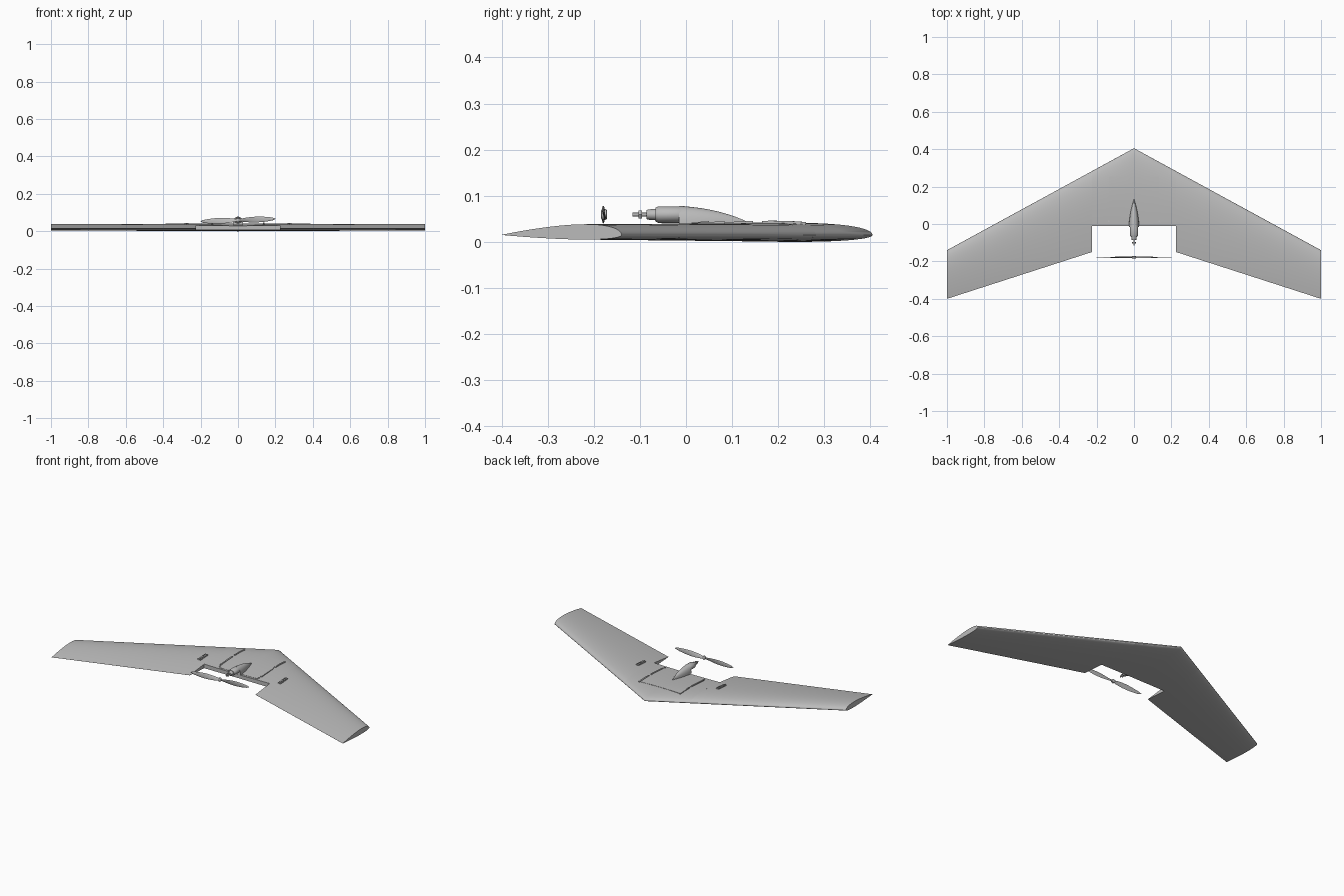
import bpy, bmesh, math
from mathutils import Matrix, Vector

old = bpy.data.objects.get("Cube")
if old:
    bpy.data.objects.remove(old, do_unlink=True)

grey = bpy.data.materials.new("foam grey")
grey.use_nodes = True
grey.diffuse_color = (0.5, 0.5, 0.5, 1)
grey.node_tree.nodes["Principled BSDF"].inputs["Base Color"].default_value = (0.5, 0.5, 0.5, 1)

BREAK, NOTCH_Y, MID_Z = 0.225, -0.01, 0.015
PROP_Y, AXIS_Z = -0.178, 0.059


def finish(bm, name, angle=35):
    bmesh.ops.recalc_face_normals(bm, faces=bm.faces)
    mesh = bpy.data.meshes.new(name)
    bm.to_mesh(mesh)
    bm.free()
    mesh.materials.append(grey)
    ob = bpy.data.objects.new(name, mesh)
    bpy.context.collection.objects.link(ob)
    bpy.ops.object.select_all(action='DESELECT')
    ob.select_set(True)
    bpy.context.view_layer.objects.active = ob
    bpy.ops.object.shade_smooth_by_angle(angle=math.radians(angle))
    return ob


def loft(rings, name, angle=35):
    """Skin a row of equal closed rings and cap both ends."""
    bm = bmesh.new()
    rows = [[bm.verts.new(p) for p in ring] for ring in rings]
    n = len(rows[0])
    for a, b in zip(rows, rows[1:]):
        for i in range(n):
            j = (i + 1) % n
            bm.faces.new((a[i], a[j], b[j], b[i]))
    bm.faces.new(rows[0])
    bm.faces.new(rows[-1])
    return finish(bm, name, angle)


def box(name, x, y, z, sx, sy, sz):
    bm = bmesh.new()
    bmesh.ops.create_cube(bm, size=1, matrix=Matrix.Translation((x, y, z)) @ Matrix.Diagonal((sx, sy, sz, 1)))
    return finish(bm, name)


def turned(name, profile, squash=1, segments=24):
    """Round part along y; profile is (y, radius)."""
    rings = []
    for y, r in profile:
        angles = [math.tau * i / segments for i in range(segments)]
        rings.append([(r * squash * math.cos(a), y, AXIS_Z + r * math.sin(a)) for a in angles])
    return loft(rings, name)


# Wing shape rules
def lead(x):
    return 0.405 - 0.545 * abs(x)


def trail(x):
    return -0.15 - max(0, abs(x) - BREAK) * 0.25 / 0.775


def foil(f):
    f = min(max(f, 0), 1)
    return 10 * (0.2969 * math.sqrt(f) - 0.126 * f - 0.3516 * f**2 + 0.2843 * f**3 - 0.1036 * f**4)


def surface(x, y, top=True):
    f = (lead(x) - y) / (lead(x) - trail(x))
    a = abs(x)
    return MID_Z + foil(f) * (0.026 - 0.003 * a if top else -0.015 + 0.005 * a)


def section(x, end, count=20):
    ys = [lead(x) + (end - lead(x)) * (i / count) ** 2 for i in range(count + 1)]
    upper = [(x, y, surface(x, y)) for y in ys]
    lower = [(x, y, surface(x, y, False) - 0.0003) for y in reversed(ys[1:])]
    return upper + lower


# Centre body, cut off square ahead of the propeller
loft([section(x, NOTCH_Y) for x in (-BREAK, -0.11, 0, 0.11, BREAK)], "centre_body")

# Outer wings
for side, label in ((1, "left"), (-1, "right")):
    loft([section(side * x, trail(x)) for x in (BREAK, 0.48, 0.74, 1)], label + "_wing")

# Hatch lid following the top skin
def strip(name, x0, x1, y0, y1, lift, steps=12):
    rings = []
    for i in range(steps + 1):
        y = y0 + (y1 - y0) * i / steps
        xs = [x0 + (x1 - x0) * k / 4 for k in range(5)]
        rings.append([(x, y, surface(x, y) + lift) for x in xs]
                     + [(x, y, surface(x, y) - 0.004) for x in reversed(xs)])
    return loft(rings, name)


strip("hatch_lid", -0.135, 0.135, 0.0, 0.255, 0.0015)
for side, label in ((1, "left"), (-1, "right")):
    # Hatch rails
    x = side * 0.139
    strip(label + "_front_rail", x - 0.004, x + 0.004, 0.165, 0.26, 0.005)
    strip(label + "_rear_rail", x - 0.004, x + 0.004, 0.03, 0.145, 0.005)
    # Rear hatch screw
    x = side * 0.135
    box(label + "_hatch_screw", x, 0.014, surface(x, 0.014) + 0.001, 0.008, 0.008, 0.006)
    # Servo housing: two raised walls, an end wall and an arm
    x = side * 0.275
    for dx, part in ((-0.008, "inner"), (0.008, "outer")):
        strip(label + "_servo_wall_" + part, x + dx - 0.002, x + dx + 0.002, 0.012, 0.083, 0.005)
    strip(label + "_servo_end", x - 0.01, x + 0.01, 0.078, 0.085, 0.005, 2)
    strip(label + "_servo_arm", x - 0.003, x + 0.003, 0.012, 0.05, 0.007, 4)

# Motor fairing: teardrop running forward into the lid
rings = []
for i in range(13):
    t = i / 12
    y = -0.015 + 0.147 * t
    w = 0.026 * (1 - t**1.8) + 0.001
    peak = 0.078 - 0.012 * t - 0.022 * t**2.5
    base = 0.032
    arc = [math.pi * k / 14 for k in range(15)]
    rings.append([(w * math.cos(a), y, base + (peak - base) * math.sin(a) ** 0.8) for a in arc])
loft(rings, "motor_fairing")

# Motor can, collar, shaft and nut
turned("motor_can", [(-0.005, 0.016), (-0.017, 0.018), (-0.06, 0.018), (-0.066, 0.015)], 1.25)
turned("motor_collar", [(-0.06, 0.013), (-0.083, 0.011), (-0.086, 0.009)], 1.2)
turned("motor_shaft", [(-0.08, 0.004), (-0.116, 0.004)])
turned("shaft_nut", [(-0.096, 0.010), (-0.103, 0.010)], segments=6)

# Propeller hub and two twisted blades
turned("propeller_hub", [(-0.171, 0.008), (-0.173, 0.011), (-0.183, 0.011), (-0.185, 0.007)])
for side, label in ((1, "left"), (-1, "right")):
    rings = []
    for i in range(15):
        t = i / 14
        r = 0.004 + 0.196 * t
        half = 0.004 + 0.0115 * math.sin(math.pi * min(t * 0.95 + 0.05, 1)) ** 0.8
        if i == 14:
            half = 0.001
        twist = math.radians(30 * (1 - t) ** 2)
        ring = []
        for k in range(12):
            a = math.tau * k / 12
            p = Vector((0, 0.0022 * math.sin(a), half * math.cos(a)))
            p.rotate(Matrix.Rotation(side * twist, 3, 'X'))
            ring.append((side * r, PROP_Y + p.y, AXIS_Z + side * 0.035 * r + p.z))
        rings.append(ring)
    loft(rings, label + "_propeller_blade", 50)
